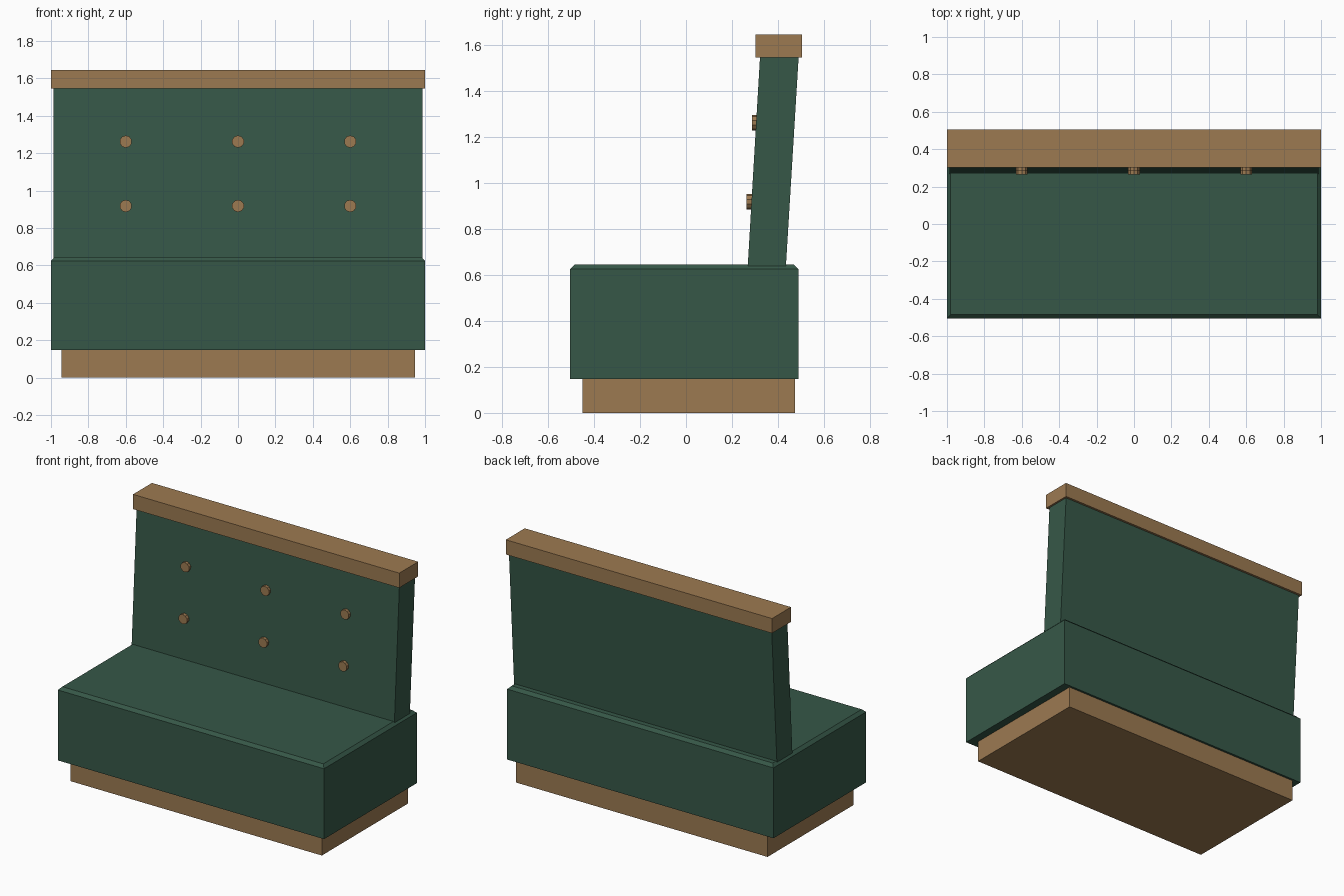
import bpy, bmesh, math
from mathutils import Matrix

if "Cube" in bpy.data.objects:
    bpy.data.objects.remove(bpy.data.objects["Cube"])


def material(name, rgb):
    m = bpy.data.materials.new(name)
    m.diffuse_color = (*rgb, 1.0)
    m.use_nodes = True
    m.node_tree.nodes["Principled BSDF"].inputs["Base Color"].default_value = m.diffuse_color
    return m


GREEN = material("green upholstery", (0.037, 0.097, 0.064))
WOOD = material("brown wood", (0.335, 0.195, 0.083))


def add_object(name, bm, mat):
    bmesh.ops.recalc_face_normals(bm, faces=bm.faces)
    mesh = bpy.data.meshes.new(name)
    bm.to_mesh(mesh)
    bm.free()
    mesh.materials.append(mat)
    ob = bpy.data.objects.new(name, mesh)
    bpy.context.collection.objects.link(ob)
    return ob


def extrude_profile(name, profile, half_width, mat):
    """Extrude a (y, z) side profile across x."""
    bm = bmesh.new()
    left = [bm.verts.new((-half_width, y, z)) for y, z in profile]
    right = [bm.verts.new((half_width, y, z)) for y, z in profile]
    bm.faces.new(left)
    bm.faces.new(right)
    n = len(profile)
    for i in range(n):
        j = (i + 1) % n
        bm.faces.new((left[i], left[j], right[j], right[i]))
    return add_object(name, bm, mat)


def box(name, half_width, y0, y1, z0, z1, mat):
    return extrude_profile(name, [(y0, z0), (y1, z0), (y1, z1), (y0, z1)], half_width, mat)


# Plinth
box("plinth", 0.945, -0.45, 0.475, 0.0, 0.15, WOOD)

# Seat with a chamfered top rim
seat = box("seat", 1.0, -0.505, 0.49, 0.147, 0.645, GREEN)
bm = bmesh.new()
bm.from_mesh(seat.data)
rim = [e for e in bm.edges if all(v.co.z > 0.6 for v in e.verts)]
bmesh.ops.bevel(bm, geom=rim, offset=0.02, segments=1, affect='EDGES')
bm.to_mesh(seat.data)
bm.free()

# Leaning backrest and its top rail
extrude_profile("backrest", [(0.268, 0.63), (0.434, 0.63), (0.49, 1.55), (0.322, 1.55)],
                0.987, GREEN)
box("top_rail", 1.0, 0.302, 0.505, 1.545, 1.645, WOOD)

# Buttons: two rows of three
for row, (z, y) in enumerate(((0.918, 0.264), (1.262, 0.286))):
    for col, x in enumerate((-0.6, 0.0, 0.6)):
        bm = bmesh.new()
        place = Matrix.Translation((x, y + 0.015, z)) @ Matrix.Rotation(math.pi / 2, 4, 'X')
        bmesh.ops.create_cone(bm, cap_ends=True, segments=10, radius1=0.033,
                              radius2=0.033, depth=0.03, matrix=place)
        add_object(f"button_{row + 1}_{col + 1}", bm, WOOD)
